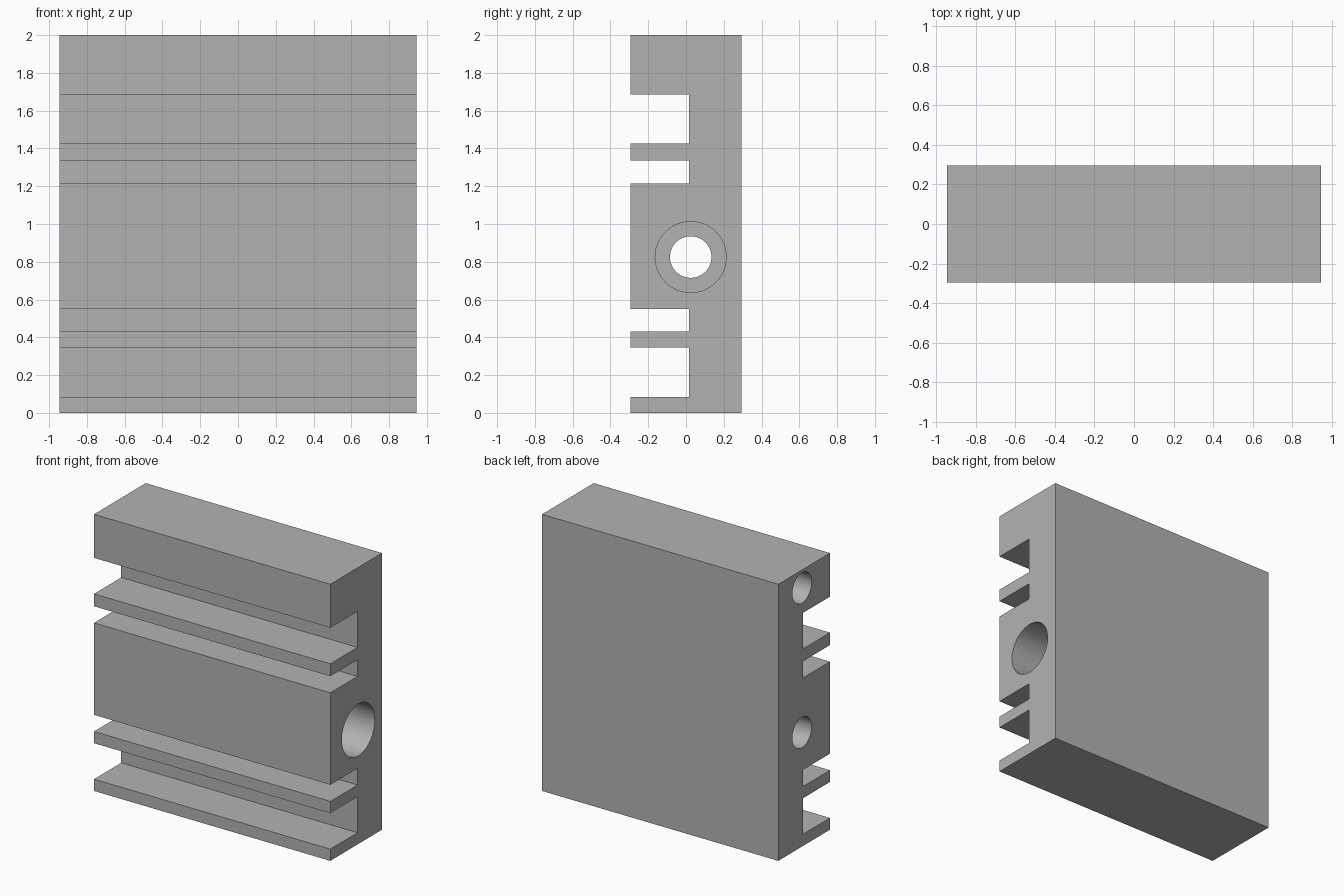
import bpy, bmesh, math
from mathutils import Matrix

cube = bpy.data.objects.get("Cube")
if cube:
    bpy.data.objects.remove(cube, do_unlink=True)

HALF_X, HALF_Y, HEIGHT = 0.945, 0.295, 2.0
SLOT_FLOOR = 0.015
SLOTS = [(0.085, 0.345), (0.43, 0.55), (1.215, 1.335), (1.425, 1.685)]
BORE_Y, BORE_Z, UPPER_Z = 0.025, 0.825, 1.87

# Single grey metal colour
grey = bpy.data.materials.new("grey_metal")
grey.use_nodes = True
colour = (0.45, 0.45, 0.45, 1)
grey.diffuse_color = colour
grey.node_tree.nodes["Principled BSDF"].inputs["Base Color"].default_value = colour


def add_object(name, bm):
    bmesh.ops.recalc_face_normals(bm, faces=bm.faces)
    mesh = bpy.data.meshes.new(name)
    bm.to_mesh(mesh)
    bm.free()
    mesh.materials.append(grey)
    obj = bpy.data.objects.new(name, mesh)
    bpy.context.collection.objects.link(obj)
    return obj


def cut_hole(target, x0, x1, z, radius):
    """Subtract a round hole running along x."""
    bm = bmesh.new()
    place = Matrix.Translation(((x0 + x1) / 2, BORE_Y, z)) @ Matrix.Rotation(math.pi / 2, 4, 'Y')
    bmesh.ops.create_cone(bm, cap_ends=True, segments=64, radius1=radius,
                          radius2=radius, depth=x1 - x0, matrix=place)
    cutter = add_object("hole_cutter", bm)
    cutter.hide_render = True
    mod = target.modifiers.new("hole", 'BOOLEAN')
    mod.operation, mod.solver, mod.object = 'DIFFERENCE', 'EXACT', cutter
    bpy.context.view_layer.objects.active = target
    bpy.ops.object.modifier_apply(modifier=mod.name)
    bpy.data.objects.remove(cutter, do_unlink=True)


# Slotted body: side profile extruded across the width
profile = [(HALF_Y, HEIGHT), (HALF_Y, 0), (-HALF_Y, 0)]
for low, high in SLOTS:
    profile += [(-HALF_Y, low), (SLOT_FLOOR, low), (SLOT_FLOOR, high), (-HALF_Y, high)]
profile.append((-HALF_Y, HEIGHT))

bm = bmesh.new()
face = bm.faces.new([bm.verts.new((-HALF_X, y, z)) for y, z in profile])
extruded = bmesh.ops.extrude_face_region(bm, geom=[face], use_keep_orig=True)
bmesh.ops.translate(bm, vec=(2 * HALF_X, 0, 0),
                    verts=[v for v in extruded["geom"] if isinstance(v, bmesh.types.BMVert)])
body = add_object("slotted_body", bm)

# Wide bore, narrow outlet through the far end, and blind upper port
cut_hole(body, -0.55, HALF_X + 0.1, BORE_Z, 0.188)
cut_hole(body, -HALF_X - 0.1, -0.4, BORE_Z, 0.11)
cut_hole(body, -HALF_X - 0.1, 0.3, UPPER_Z, 0.11)

# Smooth bores with crisp edges
bpy.ops.object.select_all(action='DESELECT')
body.select_set(True)
bpy.context.view_layer.objects.active = body
bpy.ops.object.shade_smooth_by_angle(angle=math.radians(30))
